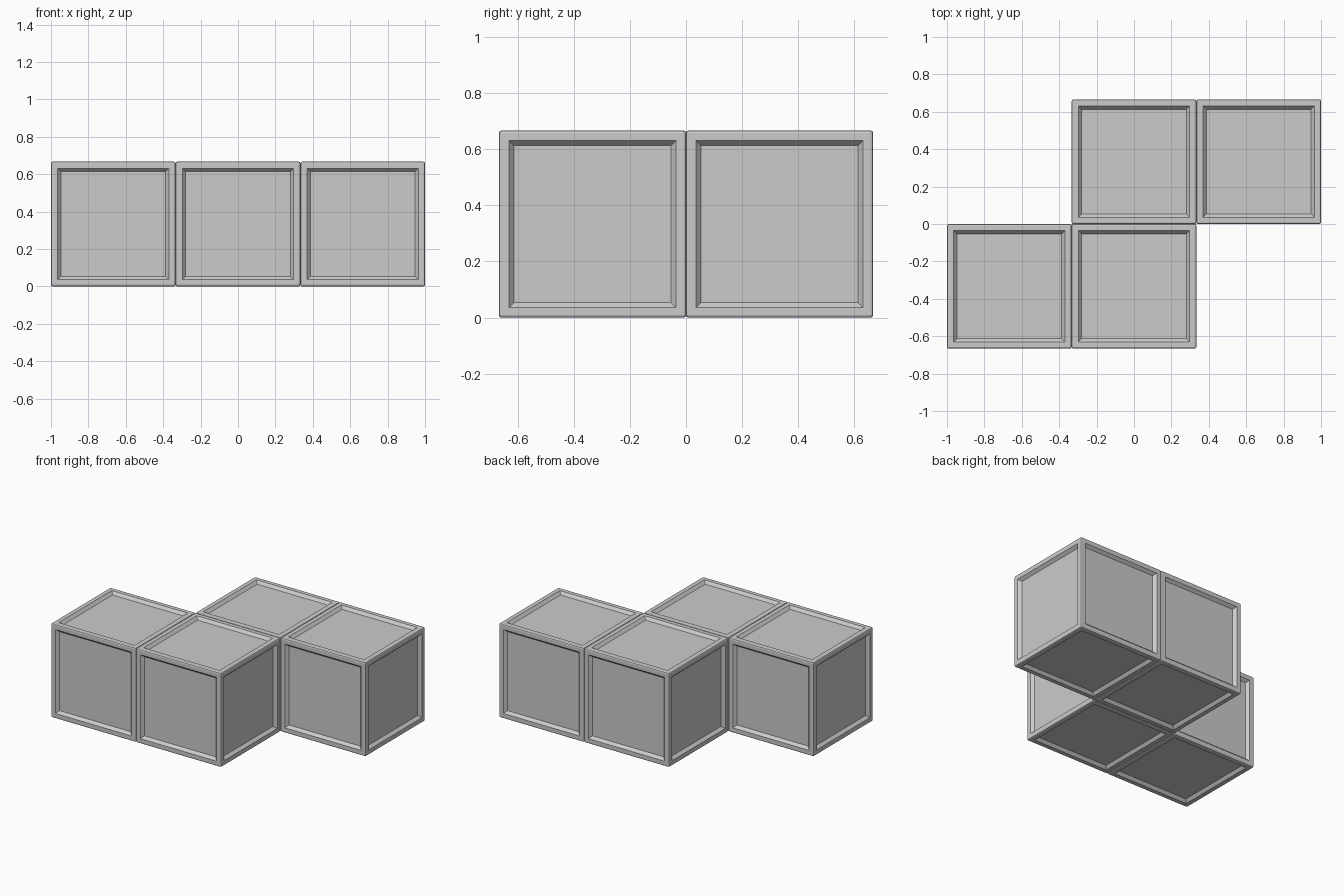
import bpy, bmesh

if "Cube" in bpy.data.objects:
    bpy.data.objects.remove(bpy.data.objects["Cube"])

CELL = 2 / 3       # block size
BEVEL = 0.009      # rounded edge width
FRAME = 0.047      # rim width on each face, including the rounded edge
SLOPE = 0.025      # width of the sloped step into the panel
DEPTH = 0.02       # panel recess


def block_mesh():
    bm = bmesh.new()
    bmesh.ops.create_cube(bm, size=CELL)
    # rounded edges
    bmesh.ops.bevel(bm, geom=bm.edges[:], offset=BEVEL, segments=2,
                    profile=0.5, affect='EDGES')
    # recessed panel on all six sides
    sides = [f for f in bm.faces if f.calc_area() > 0.2]
    bmesh.ops.inset_individual(bm, faces=sides, thickness=FRAME - BEVEL)
    bmesh.ops.inset_individual(bm, faces=sides, thickness=SLOPE, depth=-DEPTH)
    bmesh.ops.recalc_face_normals(bm, faces=bm.faces[:])
    mesh = bpy.data.meshes.new("block")
    bm.to_mesh(mesh)
    bm.free()
    return mesh


# four blocks in a stepped layout: two in front, two behind shifted right
mesh = block_mesh()
for name, col, row in [("front_left_block", -1, -0.5),
                       ("front_middle_block", 0, -0.5),
                       ("back_middle_block", 0, 0.5),
                       ("back_right_block", 1, 0.5)]:
    ob = bpy.data.objects.new(name, mesh)
    ob.location = (col * CELL, row * CELL, CELL / 2)
    bpy.context.collection.objects.link(ob)
